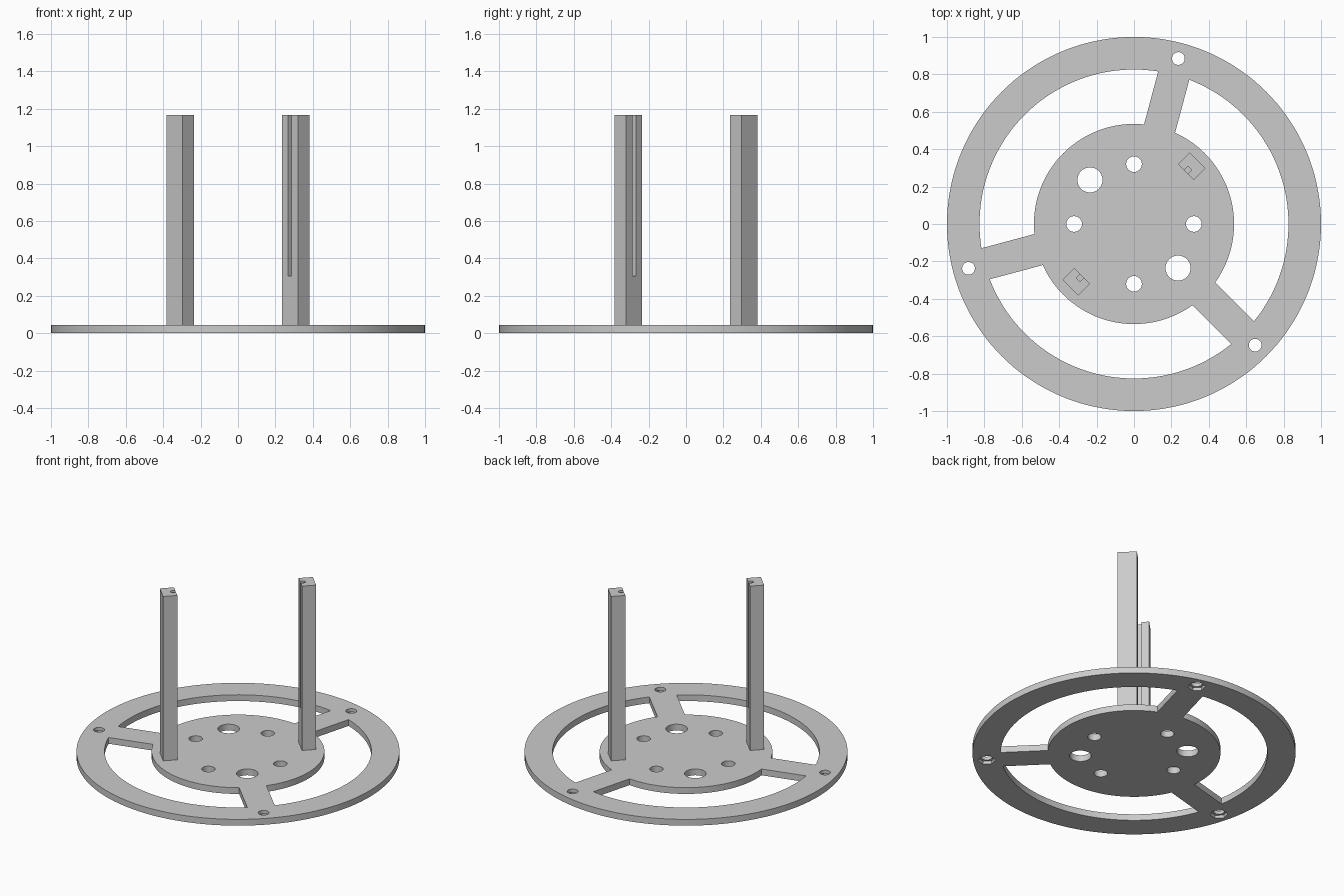
import bpy
import bmesh
from math import sin, cos, asin, radians, pi

if "Cube" in bpy.data.objects:
    bpy.data.objects.remove(bpy.data.objects["Cube"], do_unlink=True)

THICK = 0.043
TOP = 1.166
RING_IN, HUB = 0.826, 0.535
SPOKE_HALF = 0.086
SPOKES = [radians(a) for a in (75, 195, 315)]

grey = bpy.data.materials.new("light_grey_plastic")
grey.use_nodes = True
colour = (0.6, 0.6, 0.6, 1)
grey.diffuse_color = colour
grey.node_tree.nodes["Principled BSDF"].inputs["Base Color"].default_value = colour


def prism(name, points, z0, z1):
    """Extrude a counter-clockwise outline from z0 to z1."""
    bm = bmesh.new()
    face = bm.faces.new([bm.verts.new((x, y, z0)) for x, y in points])
    up = bmesh.ops.extrude_face_region(bm, geom=[face])
    verts = [g for g in up["geom"] if isinstance(g, bmesh.types.BMVert)]
    bmesh.ops.translate(bm, verts=verts, vec=(0, 0, z1 - z0))
    bmesh.ops.recalc_face_normals(bm, faces=bm.faces)
    mesh = bpy.data.meshes.new(name)
    bm.to_mesh(mesh)
    bm.free()
    mesh.materials.append(grey)
    obj = bpy.data.objects.new(name, mesh)
    bpy.context.collection.objects.link(obj)
    return obj


def polar(r, a):
    return r * cos(a), r * sin(a)


def disc(r, sides, cx=0, cy=0, turn=0):
    ring = [polar(r, turn + 2 * pi * i / sides) for i in range(sides)]
    return [(cx + x, cy + y) for x, y in ring]


def arc(r, a0, a1, steps=40):
    return [polar(r, a0 + (a1 - a0) * i / steps) for i in range(steps + 1)]


def box(r0, r1, half, angle):
    """Rectangle from radius r0 to r1 along a direction."""
    c, s = cos(angle), sin(angle)
    corners = [(r0, -half), (r1, -half), (r1, half), (r0, half)]
    return [(c * u - s * v, s * u + c * v) for u, v in corners]


def cut(target, cutters):
    bpy.ops.object.select_all(action="DESELECT")
    bpy.context.view_layer.objects.active = target
    target.select_set(True)
    for cutter in cutters:
        mod = target.modifiers.new("cut", "BOOLEAN")
        mod.operation, mod.solver, mod.object = "DIFFERENCE", "EXACT", cutter
        bpy.ops.object.modifier_apply(modifier=mod.name)
        bpy.data.objects.remove(cutter, do_unlink=True)
    bpy.ops.object.shade_smooth_by_angle(angle=radians(30))


# Wheel-shaped base plate
base = prism("base_wheel", disc(1, 144), 0, THICK)
cutters = []


def through(points, z1=0.2):
    cutters.append(prism("cutter", points, -0.1, z1))


# Windows between the three spokes
outer, inner = asin(SPOKE_HALF / RING_IN), asin(SPOKE_HALF / HUB)
for a in SPOKES:
    b = a + 2 * pi / 3
    through(arc(RING_IN, a + outer, b - outer) + arc(HUB, b - inner, a + inner))

# Rim screw holes with hexagonal nut pockets underneath
for a in SPOKES:
    x, y = polar(0.916, a)
    through(disc(0.034, 32, x, y))
    through(disc(0.055, 6, x, y, a), 0.02)

# Small and large hub holes
for i in range(4):
    through(disc(0.042, 32, *polar(0.32, i * pi / 2)))
for a in (135, 315):
    through(disc(0.067, 40, *polar(0.333, radians(a))))
cut(base, cutters)

# Two upright posts with a slot facing the middle
for name, a in (("left_post", radians(45)), ("right_post", radians(225))):
    post = prism(name, box(0.392, 0.481, 0.06, a), THICK - 0.01, TOP)
    slot = prism("cutter", box(0.35, 0.423, 0.0137, a), 0.305, TOP + 0.1)
    cut(post, [slot])
